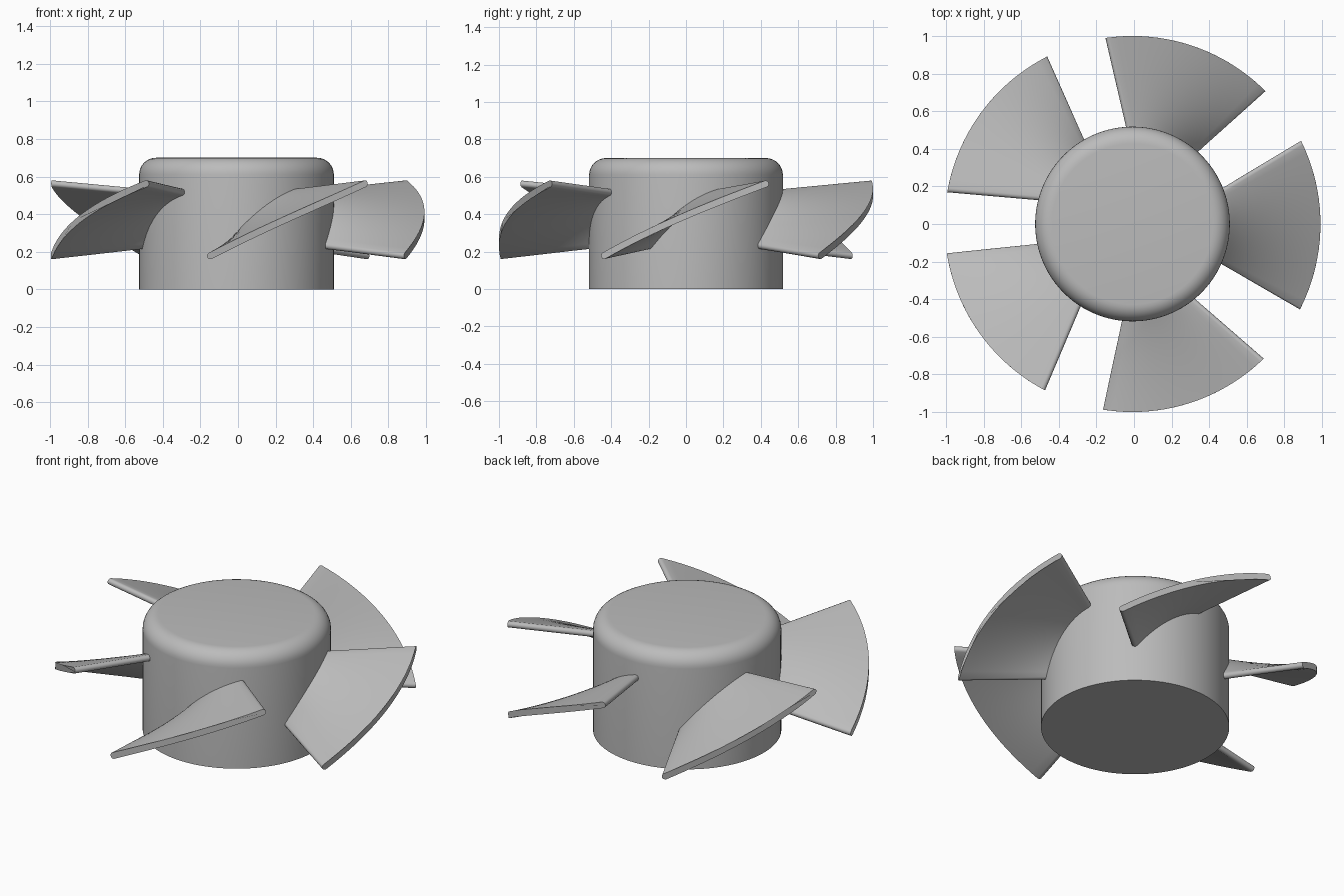
import bpy, bmesh
from math import sin, cos, asin, atan2, pi, radians, hypot

cube = bpy.data.objects.get("Cube")
if cube:
    bpy.data.objects.remove(cube, do_unlink=True)

CENTRE_X = -0.008
HUB_R, HUB_H, ROUND = 0.518, 0.70, 0.09
BLADES, TIP_R, HALF = 5, 1.0, 0.018

grey = bpy.data.materials.new("plain grey")
grey.use_nodes = True
colour = (0.5, 0.5, 0.5, 1)
grey.diffuse_color = colour
grey.node_tree.nodes["Principled BSDF"].inputs["Base Color"].default_value = colour


def add_object(name, bm, sharp=35):
    bmesh.ops.recalc_face_normals(bm, faces=bm.faces)
    mesh = bpy.data.meshes.new(name)
    bm.to_mesh(mesh)
    bm.free()
    mesh.materials.append(grey)
    ob = bpy.data.objects.new(name, mesh)
    bpy.context.collection.objects.link(ob)
    ob.location.x = CENTRE_X
    bpy.ops.object.select_all(action='DESELECT')
    ob.select_set(True)
    bpy.context.view_layer.objects.active = ob
    bpy.ops.object.shade_smooth_by_angle(angle=radians(sharp))
    return ob


def loft(rings):
    """Join closed rings of points and cap both ends."""
    bm = bmesh.new()
    loops = [[bm.verts.new(p) for p in ring] for ring in rings]
    n = len(loops[0])
    for a, b in zip(loops, loops[1:]):
        for i in range(n):
            j = (i + 1) % n
            bm.faces.new((a[i], a[j], b[j], b[i]))
    bm.faces.new(loops[0])
    bm.faces.new(loops[-1])
    return bm


# Hub: a drum with a rounded upper rim
def hub_ring(r, z, n=96):
    return [(r * cos(2 * pi * i / n), r * sin(2 * pi * i / n), z) for i in range(n)]


rim = [(HUB_R - ROUND * (1 - cos(k * pi / 16)), HUB_H - ROUND * (1 - sin(k * pi / 16)))
       for k in range(9)]
add_object("hub", loft([hub_ring(r, z) for r, z in [(HUB_R, 0)] + rim]))


# Blade: cambered, twisted section with rounded long edges
def blade_ring(r, steps=20, cap=6):
    f = (r - HUB_R) / (TIP_R - HUB_R)
    lo = radians(-30) + asin(0.052 / r) + HALF / r
    hi = radians(31) - asin(0.082 / r) - HALF / r
    z_lo, z_hi = 0.232 - 0.054 * f, 0.517 + 0.045 * f
    camber = 0.045 - 0.025 * f
    span = (hi - lo) * r

    # centre line in unrolled coordinates: arc length, height and tilt
    def mid(t):
        slope = (z_hi - z_lo + 4 * camber * (1 - 2 * t)) / span
        return t * span, z_lo + (z_hi - z_lo) * t + 4 * camber * t * (1 - t), atan2(slope, 1)

    def offset(t, turn):
        s, z, tilt = mid(t)
        return s + HALF * cos(tilt + turn), z + HALF * sin(tilt + turn)

    pts = [offset(i / steps, pi / 2) for i in range(steps + 1)]
    pts += [offset(1, pi / 2 - pi * k / cap) for k in range(1, cap)]
    pts += [offset(1 - i / steps, -pi / 2) for i in range(steps + 1)]
    pts += [offset(0, -pi / 2 - pi * k / cap) for k in range(1, cap)]
    return [(r * cos(lo + s / r), r * sin(lo + s / r), z) for s, z in pts]


ROOT_R, RINGS = 0.49, 12
radii = [ROOT_R + (TIP_R - ROOT_R) * i / RINGS for i in range(RINGS + 1)]
for n in range(BLADES):
    blade = add_object(f"blade_{n + 1}", loft([blade_ring(r) for r in radii]))
    blade.rotation_euler.z = 2 * pi * n / BLADES
